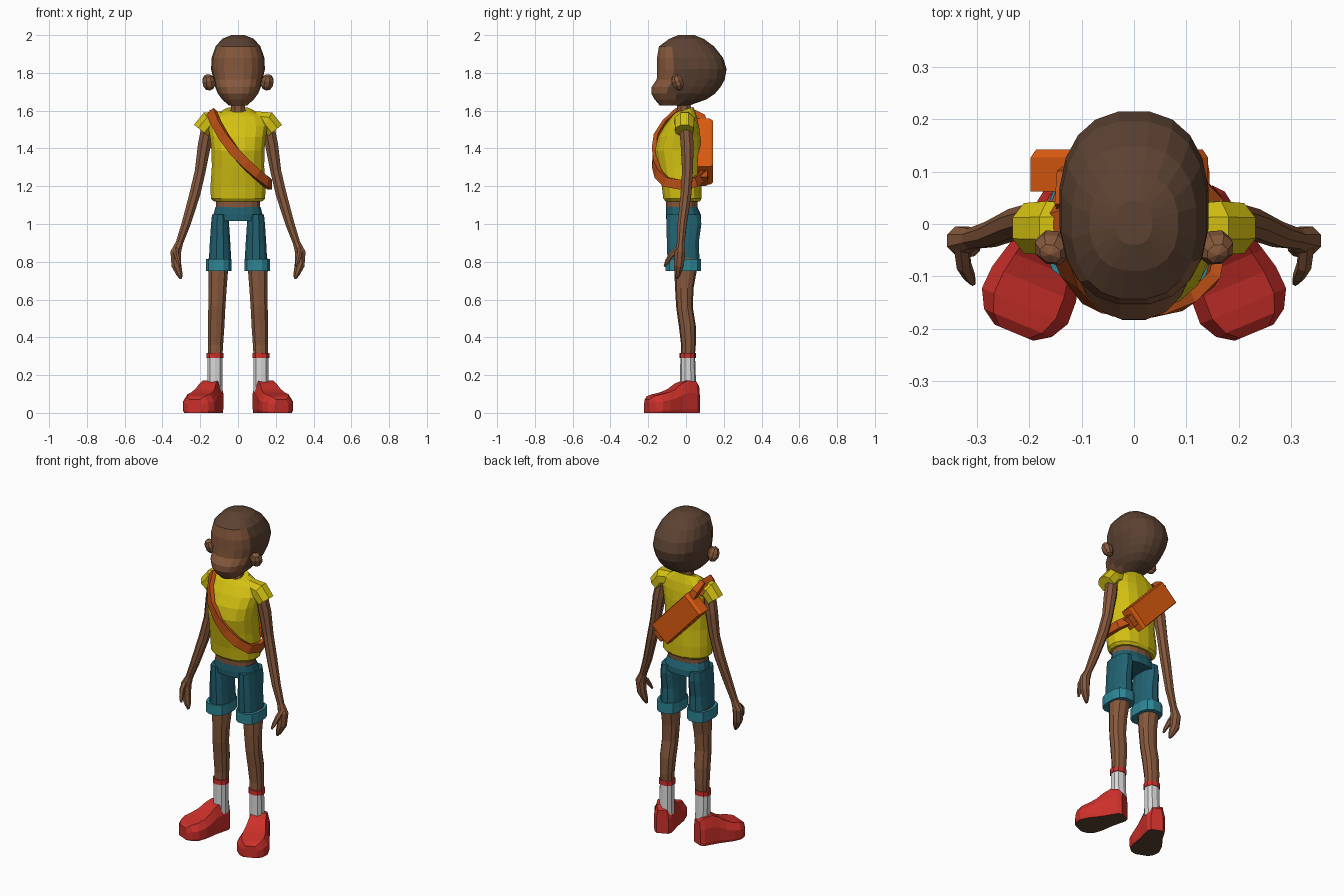
import bpy, bmesh, math
from mathutils import Vector

if "Cube" in bpy.data.objects:
    bpy.data.objects.remove(bpy.data.objects["Cube"])


def material(name, r, g, b):
    m = bpy.data.materials.new(name)
    lin = lambda c: (c / 255 / 12.92) if c < 10 else ((c / 255 + 0.055) / 1.055) ** 2.4
    m.diffuse_color = (lin(r), lin(g), lin(b), 1)
    m.use_nodes = True
    m.node_tree.nodes["Principled BSDF"].inputs["Base Color"].default_value = m.diffuse_color
    return m


SKIN = material("brown skin", 134, 88, 60)
HAIR = material("dark brown", 92, 66, 50)
SHIRT = material("yellow", 212, 193, 18)
SHORTS = material("teal", 34, 98, 114)
CUFF = material("light teal", 46, 134, 150)
SOCK = material("white", 215, 215, 215)
RED = material("red", 204, 48, 42)
STRAP = material("dark orange", 188, 80, 22)
BAG = material("orange", 222, 92, 16)


def build(name, sections, mats, rule=None):
    """Skin a list of closed point loops and cap both ends."""
    bm = bmesh.new()
    loops = [[bm.verts.new(p) for p in s] for s in sections]
    n = len(loops[0])
    for a, b in zip(loops, loops[1:]):
        for i in range(n):
            j = (i + 1) % n
            bm.faces.new((a[i], a[j], b[j], b[i]))
    bm.faces.new(loops[0][::-1])
    bm.faces.new(loops[-1])
    bmesh.ops.recalc_face_normals(bm, faces=bm.faces)
    if rule:
        for f in bm.faces:
            f.material_index = rule(f.calc_center_median(), f.normal)
    me = bpy.data.meshes.new(name)
    bm.to_mesh(me)
    bm.free()
    for m in mats:
        me.materials.append(m)
    ob = bpy.data.objects.new(name, me)
    bpy.context.collection.objects.link(ob)
    return ob


def ring(cx, z, hw, yf, yb, segs, power=0.85, tilt=0):
    """Horizontal rounded loop from yf (front) to yb (back)."""
    out = []
    for i in range(segs):
        t = 2 * math.pi * (i + 0.5) / segs
        c, s = math.cos(t), math.sin(t)
        x = math.copysign(abs(c) ** power, c) * hw
        y = math.copysign(abs(s) ** power, s)
        out.append((cx + x, (yf + yb) / 2 + y * (yb - yf) / 2, z + tilt * y))
    return out


def column(name, rows, mats, cx=0, segs=16, power=0.85, rule=None):
    return build(name, [ring(cx, *r[:4], segs, power, *r[4:]) for r in rows], mats, rule)


def tube(name, pts, mat, segs=8):
    """Round tube through (x, y, z, radius) points."""
    ps = [Vector(p[:3]) for p in pts]
    secs = []
    for i, p in enumerate(ps):
        d = (ps[min(i + 1, len(ps) - 1)] - ps[max(i - 1, 0)]).normalized()
        u = Vector((0, 1, 0)).cross(d).normalized()
        v = d.cross(u)
        secs.append([p + (u * math.cos(a) + v * math.sin(a)) * pts[i][3]
                     for a in (2 * math.pi * (k + 0.5) / segs for k in range(segs))])
    return build(name, secs, [mat])


# Head: face at the front, hair cap behind and above
def head_rule(c, n):
    face = c.y < -0.075 and c.z < 1.935
    jaw = c.z < 1.70 and c.y < -0.03
    return 0 if face or jaw else 1


column("head", [(1.628, .05, -.14, .02), (1.66, .085, -.168, .11), (1.69, .108, -.185, .155),
                (1.725, .122, -.184, .185), (1.765, .132, -.157, .207), (1.82, .144, -.155, .217),
                (1.88, .141, -.155, .198), (1.94, .12, -.145, .15), (1.98, .085, -.09, .095),
                (2.0, .035, -.04, .045)], [SKIN, HAIR], segs=20, rule=head_rule)
tube("neck", [(0, -.005, 1.55, .055), (0, -.01, 1.61, .04), (0, -.015, 1.69, .036)], SKIN)

# Shirt with a dipped neckline
column("shirt", [(1.12, .13, -.11, .075), (1.135, .146, -.122, .085), (1.20, .148, -.13, .085),
                 (1.30, .141, -.15, .08), (1.39, .142, -.166, .08), (1.46, .15, -.15, .078),
                 (1.52, .16, -.115, .07), (1.57, .14, -.075, .058),
                 (1.605, .07, -.055, .04, .015)], [SHIRT])
column("waist", [(1.06, .118, -.105, .06), (1.14, .118, -.108, .065)], [SKIN])

# Shorts seat
column("shorts_seat", [(1.015, .13, -.105, .082), (1.05, .132, -.108, .08),
                       (1.09, .122, -.106, .062)], [SHORTS])

SHOE = [(0, .035, .14), (.02, .052, .165), (.07, .06, .172), (.11, .066, .155), (.15, .077, .125),
        (.19, .087, .108), (.235, .089, .098), (.27, .07, .088), (.29, .04, .07)]
PROFILE = [(-.94, 0), (-1, .12), (-1, .62), (-.72, 1), (.72, 1), (1, .62), (1, .12), (.94, 0)]

for s, side in ((-1, "right"), (1, "left")):
    # Ear
    bpy.ops.mesh.primitive_uv_sphere_add(segments=8, ring_count=5, radius=1,
                                         location=(s * .155, -.045, 1.75))
    ear = bpy.context.object
    ear.name = side + "_ear"
    ear.scale = (.037, .032, .046)
    ear.rotation_euler = (.35, 0, s * .4)
    ear.data.materials.append(SKIN)

    # Sleeve, arm and hand
    tube(side + "_sleeve", [(s * .09, -.005, 1.555, .045), (s * .155, -.008, 1.545, .056),
                            (s * .195, -.008, 1.495, .052)], SHIRT)
    tube(side + "_arm", [(s * .155, -.003, 1.54, .036), (s * .178, .006, 1.42, .037),
                         (s * .20, .008, 1.28, .031), (s * .228, .0, 1.16, .031),
                         (s * .275, -.02, 1.0, .026), (s * .31, -.028, .9, .021),
                         (s * .33, -.032, .85, .03), (s * .326, -.038, .78, .028),
                         (s * .31, -.045, .735, .018), (s * .302, -.05, .71, .007)], SKIN)
    tube(side + "_thumb", [(s * .33, -.04, .87, .016), (s * .325, -.08, .835, .015),
                           (s * .315, -.10, .80, .012), (s * .308, -.113, .775, .006)], SKIN, 6)

    # Shorts leg and turned-up cuff
    column(side + "_shorts_leg", [(.79, .062, -.10, .075), (.9, .056, -.104, .07),
                                  (1.0, .049, -.106, .084), (1.05, .044, -.105, .078)],
           [SHORTS], s * .095, 12)
    column(side + "_cuff", [(.752, .07, -.11, .082), (.815, .07, -.11, .082)],
           [CUFF], s * .102, 12, .75)

    # Bare leg, leaning slightly outward toward the ankle
    legs = [(.12, .28, .038, -.028, .045), (.119, .36, .042, -.026, .052),
            (.116, .46, .046, -.038, .052), (.112, .56, .047, -.052, .036),
            (.108, .66, .050, -.058, .04), (.105, .76, .055, -.062, .058),
            (.103, .82, .055, -.062, .06)]
    build(side + "_leg", [ring(s * r[0], *r[1:], 10) for r in legs], [SKIN])

    # Sock with a red band
    column(side + "_sock", [(.11, .043, -.032, .055), (.30, .041, -.03, .048)], [SOCK], s * .122, 10)
    column(side + "_sock_band", [(.29, .046, -.035, .052), (.318, .046, -.035, .052)],
           [RED], s * .122, 10)

    # Shoe pointing outward, dark underneath
    heel, toe = Vector((s * .118, .06)), Vector((s * .232, -.213))
    d = (toe - heel).normalized()
    across = Vector((-d.y, d.x))
    secs = []
    for u, w, h in SHOE:
        c = heel + d * u
        secs.append([(c.x + across.x * a * w, c.y + across.y * a * w, b * h) for a, b in PROFILE])
    build(side + "_shoe", secs, [RED, HAIR], lambda c, n: 1 if n.z < -.8 else 0)

# Shoulder strap: over the right shoulder, across the chest, under the left arm
path = [(-.125, .065, 1.54), (-.14, .02, 1.59), (-.14, -.045, 1.59), (-.115, -.105, 1.53),
        (-.075, -.152, 1.46), (-.02, -.168, 1.385), (.04, -.166, 1.32), (.1, -.148, 1.265),
        (.15, -.105, 1.222), (.168, -.03, 1.208), (.155, .05, 1.222), (.10, .10, 1.26),
        (.04, .105, 1.30)]
pts = [Vector(p) for p in path]
secs = []
for i, p in enumerate(pts):
    t = (pts[min(i + 1, len(pts) - 1)] - pts[max(i - 1, 0)]).normalized()
    out = Vector((p.x * .8, p.y + .03, max(0, p.z - 1.5) * 1.2))
    out = (out - t * out.dot(t)).normalized()
    w = t.cross(out) * .026
    secs.append([p + w - out * .012, p + w + out * .011, p - w + out * .011, p - w - out * .012])
build("shoulder_strap", secs, [STRAP])


# Slanted bag on the back, with a narrower strap block at its upper end
def slanted_box(name, along, length, height, y0, y1, mat):
    a = math.radians(47)
    u, v = Vector((-math.cos(a), 0, math.sin(a))), Vector((math.sin(a), 0, math.cos(a)))
    c = Vector((-.028, 0, 1.383)) + u * along
    loops = []
    for y, k in ((y0, 1), (y1 - .015, 1), (y1, .94)):
        loops.append([c + u * (p * length / 2 * k) + v * (q * height / 2 * k) + Vector((0, y, 0))
                      for p, q in ((-1, -1), (1, -1), (1, 1), (-1, 1))])
    return build(name, loops, [mat])


slanted_box("bag", 0, .345, .142, .062, .142, BAG)
slanted_box("bag_lower_tab", -.185, .06, .07, .075, .115, STRAP)
tube("bag_upper_tab", [(-.10, .10, 1.50, .03), (-.125, .085, 1.56, .028), (-.135, .03, 1.595, .02)],
     STRAP, 4)
